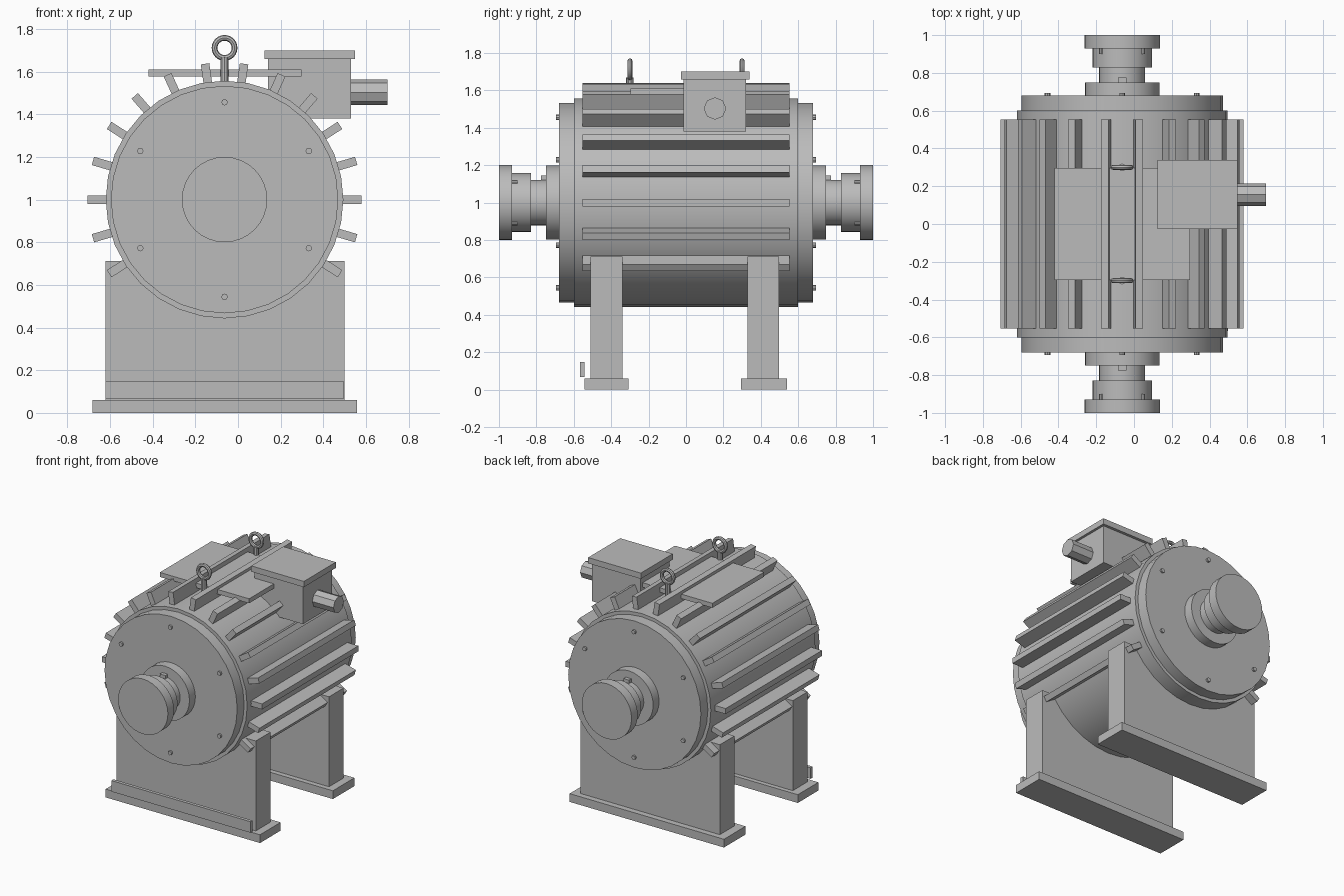
import bpy, math
from mathutils import Vector, Matrix

cube = bpy.data.objects.get("Cube")
if cube:
    bpy.data.objects.remove(cube, do_unlink=True)

grey = bpy.data.materials.new("machine_grey")
grey.use_nodes = True
colour = (0.5, 0.5, 0.5, 1)
grey.diffuse_color = colour
grey.node_tree.nodes["Principled BSDF"].inputs["Base Color"].default_value = colour

CX, CZ = -0.063, 1.0   # motor axis
TURN = {"X": (0, math.pi / 2, 0), "Y": (math.pi / 2, 0, 0), "Z": (0, 0, 0)}


def finish(name, smooth=False):
    ob = bpy.context.object
    ob.name = name
    ob.data.materials.append(grey)
    if smooth:
        bpy.ops.object.shade_smooth_by_angle(angle=math.radians(30))
    return ob


def box(name, x, y, z):
    """Box from its (min, max) extents."""
    bpy.ops.mesh.primitive_cube_add(size=1)
    ob = finish(name)
    size = [b - a for a, b in (x, y, z)]
    mid = [(a + b) / 2 for a, b in (x, y, z)]
    ob.data.transform(Matrix.Translation(mid) @ Matrix.Diagonal((*size, 1)))
    return ob


def rod(name, radius, a, b, axis="Y", at=(CX, CZ), sides=32):
    """Cylinder from a to b along an axis; at holds the two other coordinates."""
    mid = list(at)
    mid.insert("XYZ".index(axis), (a + b) / 2)
    bpy.ops.mesh.primitive_cylinder_add(vertices=sides, radius=radius, depth=abs(b - a),
                                        location=mid, rotation=TURN[axis])
    return finish(name, sides > 12)


def polar(radius, degrees):
    t = math.radians(degrees)
    return CX + radius * math.cos(t), CZ + radius * math.sin(t)


# Housing
rod("housing", 0.557, -0.6, 0.6)

# Cooling fins, left off the underside
for k in range(-2, 14):
    fin = box("fin", (0.5, 0.643), (-0.553, 0.553), (-0.02, 0.02))
    fin.location = (CX, 0, CZ)
    fin.rotation_euler.y = -math.tau * k / 22

# Matching end cap, shaft and coupling at each end
for s, end in ((-1, "front"), (1, "back")):
    rod(end + "_end_cap", 0.533, s * 0.59, s * 0.68)
    rod(end + "_bearing_hub", 0.197, s * 0.67, s * 0.748)
    rod(end + "_shaft", 0.122, s * 0.74, s * 0.84)
    rod(end + "_coupling_collar", 0.157, s * 0.828, s * 0.94)
    rod(end + "_coupling_flange", 0.2, s * 0.93, s)
    box(end + "_shaft_key", (CX - 0.022, CX + 0.022),
        sorted((s * 0.74, s * 0.775)), (1.1, 1.145))
    for k in range(6):
        rod(end + "_cap_bolt", 0.015, s * 0.67, s * 0.694, at=polar(0.456, 30 + 60 * k), sides=8)
    for k in range(4):
        rod(end + "_coupling_bolt", 0.011, s * 0.9, s * 0.935, at=polar(0.156, 45 + 90 * k), sides=8)

# Feet and base plates
box("front_foot", (-0.62, 0.5), (-0.51, -0.34), (0.05, 0.713))
box("back_foot", (-0.62, 0.5), (0.33, 0.497), (0.05, 0.713))
box("front_base_plate", (-0.683, 0.557), (-0.543, -0.307), (0, 0.06))
box("back_base_plate", (-0.683, 0.557), (0.293, 0.54), (0, 0.06))
box("front_bar", (-0.62, 0.498), (-0.567, -0.543), (0.068, 0.148))

# Top plate with lifting eyes
box("top_plate", (-0.42, 0.297), (-0.297, 0.297), (1.577, 1.61))
for y in (-0.3, 0.3):
    rod("lifting_eye_stem", 0.02, 1.54, 1.668, "Z", (CX, y), 10)
    bpy.ops.mesh.primitive_torus_add(major_radius=0.047, minor_radius=0.0135,
                                     major_segments=24, minor_segments=8,
                                     location=(CX, y, 1.711), rotation=TURN["Y"])
    finish("lifting_eye_ring", True)

# Terminal box with lid and cable conduit
box("terminal_box", (0.14, 0.53), (-0.013, 0.32), (1.38, 1.665))
box("terminal_box_lid", (0.125, 0.548), (-0.027, 0.34), (1.658, 1.7))
rod("cable_conduit", 0.06, 0.52, 0.7, "X", (0.155, 1.503), 8)
